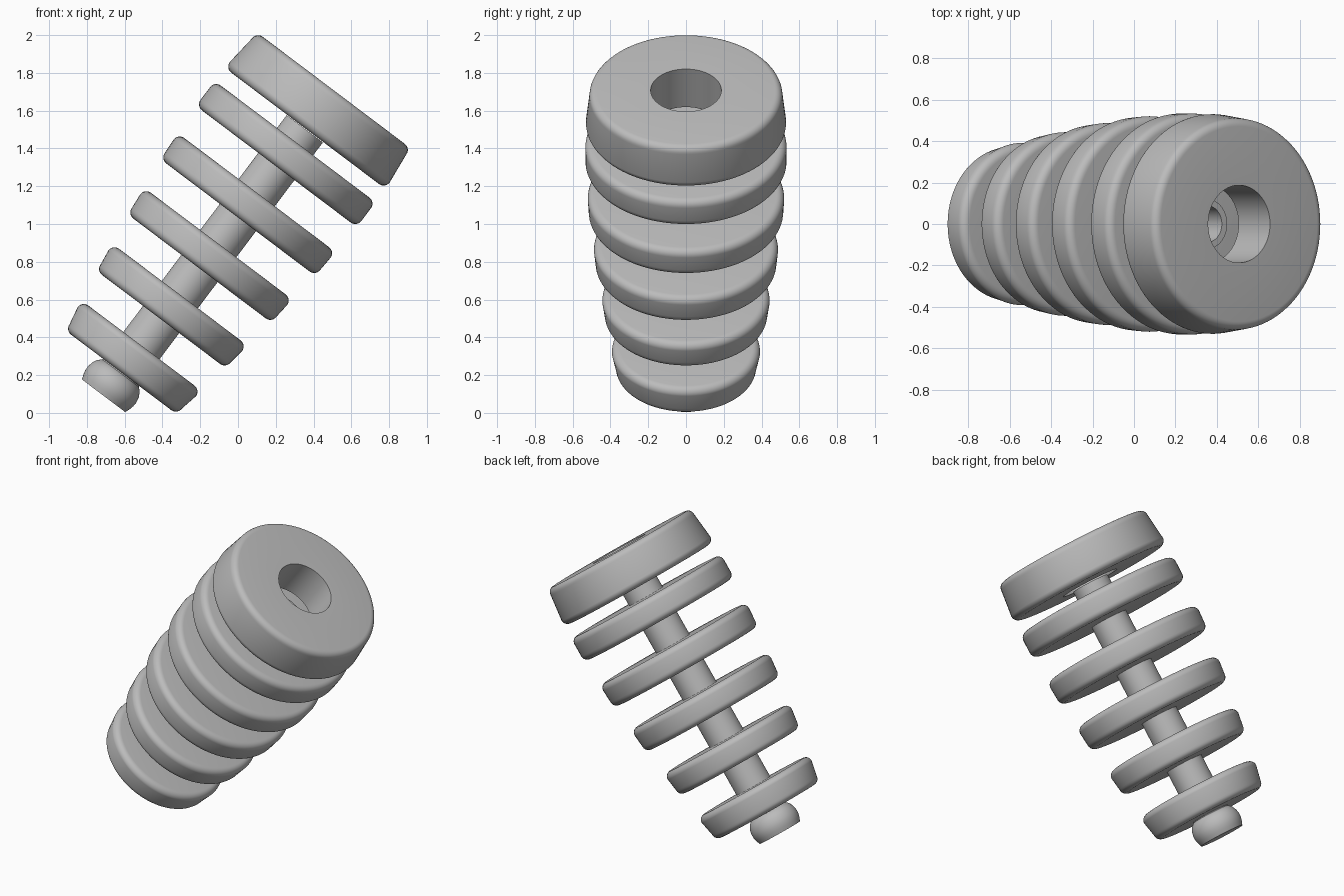
import bpy, bmesh
from math import radians, sin, cos, pi
from mathutils import Vector

old = bpy.data.objects.get("Cube")
if old:
    bpy.data.objects.remove(old)

grey = bpy.data.materials.new("mid_grey")
grey.use_nodes = True
colour = (0.5, 0.5, 0.5, 1)
grey.diffuse_color = colour
grey.node_tree.nodes["Principled BSDF"].inputs["Base Color"].default_value = colour

TILT = radians(37)
BASE = Vector((-0.498, 0, 0.374))   # where the shaft axis has height zero
ROUND = 0.04


def lathe(name, profile, steps=96):
    """Spin a closed (radius, height) profile round the tilted axis."""
    bm = bmesh.new()
    verts = [bm.verts.new((r, 0, h)) for r, h in profile]
    edges = [bm.edges.new((v, verts[(i + 1) % len(verts)])) for i, v in enumerate(verts)]
    bmesh.ops.spin(bm, geom=verts + edges, cent=(0, 0, 0), axis=(0, 0, 1),
                   angle=2 * pi, steps=steps, use_merge=True)
    bmesh.ops.remove_doubles(bm, verts=bm.verts, dist=1e-5)
    bmesh.ops.dissolve_degenerate(bm, edges=bm.edges, dist=1e-6)
    bmesh.ops.recalc_face_normals(bm, faces=bm.faces)
    mesh = bpy.data.meshes.new(name)
    bm.to_mesh(mesh)
    bm.free()
    mesh.materials.append(grey)
    obj = bpy.data.objects.new(name, mesh)
    bpy.context.collection.objects.link(obj)
    obj.location = BASE
    obj.rotation_euler.y = TILT
    bpy.ops.object.select_all(action='DESELECT')
    obj.select_set(True)
    bpy.context.view_layer.objects.active = obj
    bpy.ops.object.shade_smooth_by_angle(angle=radians(35))
    return obj


def arc(r, h, start):
    """Quarter-round corner centred at (r, h)."""
    return [(r + ROUND * cos(start + pi / 2 * i / 6), h + ROUND * sin(start + pi / 2 * i / 6))
            for i in range(7)]


def disc(name, low, high, r_low, r_high, bore):
    profile = [(bore, low)]
    profile += arc(r_low - ROUND, low + ROUND, -pi / 2)
    profile += arc(r_high - ROUND, high - ROUND, 0)
    profile += [(bore, high)]
    lathe(name, profile)


# Thick top disc with a wide through hole
disc("top_disc", 1.418, 1.67, 0.53, 0.511, 0.187)

# Five thinner discs, following a barrel outline
radii = [(0.372, 0.392), (0.431, 0.443), (0.479, 0.487), (0.515, 0.52), (0.533, 0.533)]
for i, (r_low, r_high) in enumerate(radii):
    high = -0.022 + 0.338 * i
    disc(f"disc_{i + 1}", high - (0.178 if i == 0 else 0.165), high, r_low, r_high, 0.105)

# Hollow central shaft
lathe("shaft", [(0, -0.22), (0.12, -0.22), (0.12, 1.415), (0.088, 1.415),
                (0.088, 1.0), (0, 1.0)], 64)

# Rounded end knob below the lowest disc
lathe("end_knob", [(0, -0.355), (0.143, -0.355), (0.153, -0.33), (0.159, -0.305),
                   (0.16, -0.28), (0.154, -0.25), (0.142, -0.226), (0.125, -0.208),
                   (0.1, -0.195), (0, -0.195)], 64)
